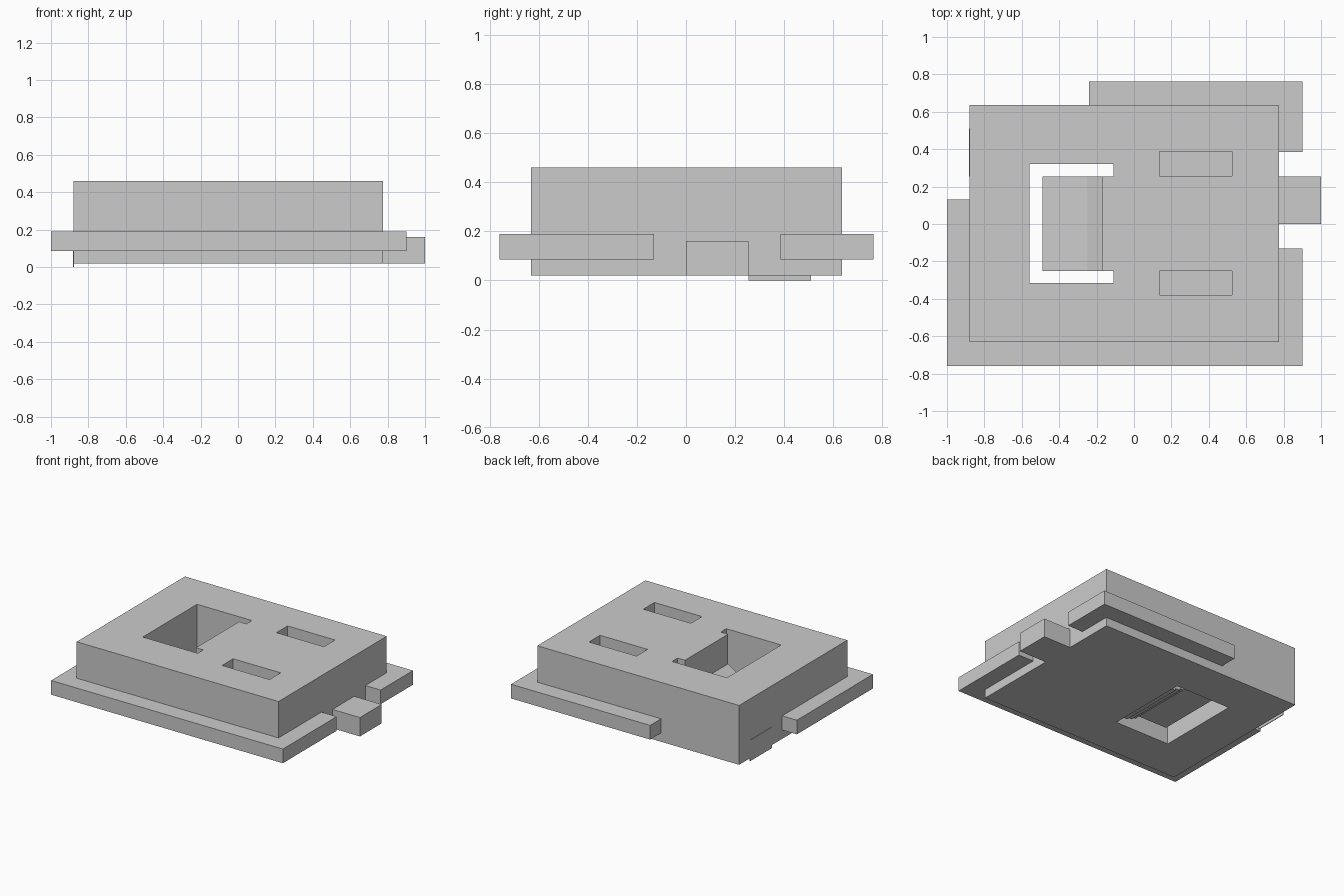
import bpy, bmesh

cube = bpy.data.objects.get("Cube")
if cube:
    bpy.data.objects.remove(cube, do_unlink=True)

grey = bpy.data.materials.new("light_grey")
grey.use_nodes = True
GREY = (0.6, 0.6, 0.6, 1)
grey.diffuse_color = GREY
grey.node_tree.nodes["Principled BSDF"].inputs["Base Color"].default_value = GREY


def prism(name, outline, low, high, axis="z"):
    """Extrude an outline: (x, y) along z, or (x, z) along y."""
    def place(a, b, h):
        return (a, b, h) if axis == "z" else (a, h, b)
    bm = bmesh.new()
    face = bm.faces.new([bm.verts.new(place(a, b, low)) for a, b in outline])
    top = bmesh.ops.extrude_face_region(bm, geom=[face])["geom"]
    shift = place(0, 0, high - low)
    bmesh.ops.translate(bm, vec=shift, verts=[v for v in top if isinstance(v, bmesh.types.BMVert)])
    bmesh.ops.recalc_face_normals(bm, faces=bm.faces[:])
    mesh = bpy.data.meshes.new(name)
    bm.to_mesh(mesh)
    bm.free()
    mesh.materials.append(grey)
    obj = bpy.data.objects.new(name, mesh)
    bpy.context.collection.objects.link(obj)
    return obj


def box(name, x, y, z):
    return prism(name, [(x[0], y[0]), (x[1], y[0]), (x[1], y[1]), (x[0], y[1])], *z)


def cut(target, cutter):
    mod = target.modifiers.new(cutter.name, "BOOLEAN")
    mod.operation = "DIFFERENCE"
    mod.solver = "EXACT"
    mod.object = cutter
    cutter.hide_render = True
    cutter.hide_viewport = True
    cutter.display_type = "WIRE"


# Main block with a through opening and two blind pockets
L, R, F, B = -0.88, 0.775, -0.632, 0.635
body = box("body", (L, R), (F, B), (0.02, 0.46))
cut(body, box("opening_cutter", (-0.56, -0.11), (-0.315, 0.32), (-0.1, 0.6)))
for side, y in (("front", (-0.38, -0.25)), ("back", (0.257, 0.387))):
    cut(body, box(side + "_pocket_cutter", (0.135, 0.525), y, (0.25, 0.6)))

# Tongue in the opening, with a concave top and a stepped underside
tongue = prism("tongue", [
    (-0.11, 0.46), (-0.17, 0.46), (-0.17, 0.24), (-0.25, 0.19), (-0.36, 0.16), (-0.49, 0.15),
    (-0.49, 0.09), (-0.25, 0.09), (-0.22, 0.06), (-0.19, 0.06), (-0.19, 0.045),
    (-0.15, 0.045), (-0.15, 0.03), (-0.11, 0.03)], -0.25, 0.255, "y")

# Flanges wrapping the front and the back corner
prism("front_flange", [(-1, -0.76), (0.9, -0.76), (0.9, -0.13), (R, -0.13),
                       (R, F), (L, F), (L, 0.13), (-1, 0.13)], 0.085, 0.19)
prism("back_flange", [(-0.24, B), (R, B), (R, 0.385), (0.9, 0.385),
                      (0.9, 0.763), (-0.24, 0.763)], 0.085, 0.19)

# Connector prong and the plate on the opposite side
box("connector_prong", (R, 1), (0, 0.255), (0.02, 0.16))
box("socket_plate", (L - 0.003, L + 0.002), (0.255, 0.51), (0, 0.155))
